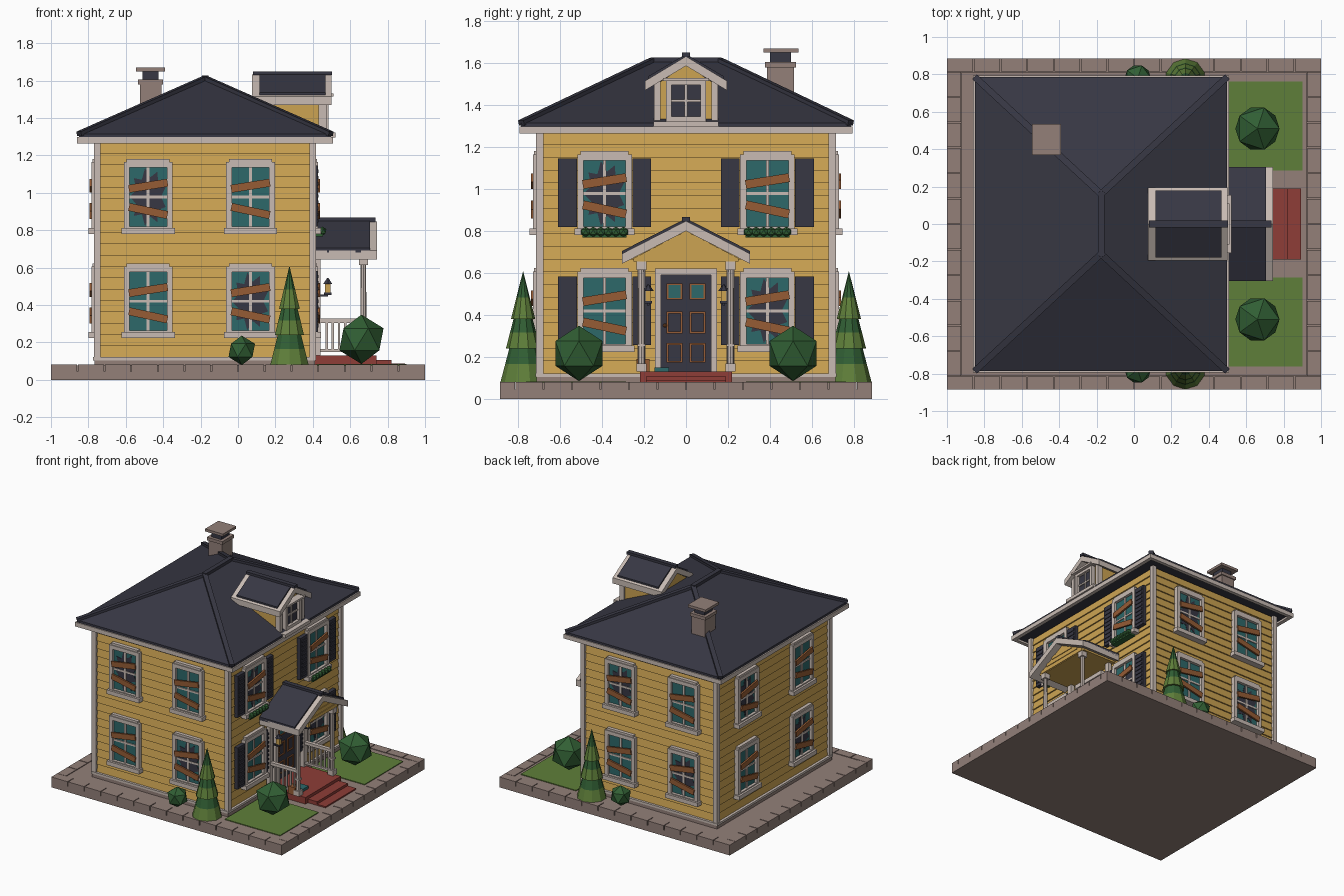
import bpy, bmesh, math
from mathutils import Matrix, Vector

if "Cube" in bpy.data.objects:
    bpy.data.objects.remove(bpy.data.objects["Cube"])


def material(name, hexcol):
    lin = []
    for i in (0, 2, 4):
        c = int(hexcol[i:i + 2], 16) / 255
        lin.append(c / 12.92 if c <= 0.04045 else ((c + 0.055) / 1.055) ** 2.4)
    m = bpy.data.materials.new(name)
    m.diffuse_color = (*lin, 1)
    m.use_nodes = True
    m.node_tree.nodes["Principled BSDF"].inputs["Base Color"].default_value = m.diffuse_color
    return m


MATS = {n: material(n, h) for n, h in dict(
    yellow="CCA352", trim="C8BBB3", slate="373743", stone="938079", red="8E3D37",
    lawn="5F7F3A", leaf="315F34", glass="2D686A", plank="965C35").items()}
PARTS = {}
I4 = Matrix.Identity(4)


def part(name, mat):
    """Get or create the mesh that collects all pieces of a part."""
    if name not in PARTS:
        PARTS[name] = (bmesh.new(), mat)
    return PARTS[name][0]


def prism(bm, pts, c0, c1, M=I4, pts2=None):
    a = [bm.verts.new(M @ Vector((x, y, c0))) for x, y in pts]
    b = [bm.verts.new(M @ Vector((x, y, c1))) for x, y in (pts2 or pts)]
    bm.faces.new(a[::-1])
    bm.faces.new(b)
    for i in range(len(a)):
        j = (i + 1) % len(a)
        bm.faces.new((a[i], a[j], b[j], b[i]))


def rect(x0, x1, y0, y1):
    return [(x0, y0), (x1, y0), (x1, y1), (x0, y1)]


def box(bm, x0, x1, y0, y1, z0, z1, M=I4):
    prism(bm, rect(x0, x1, y0, y1), z0, z1, M)


def cone(bm, x, y, z0, z1, r0, r1, n=8):
    bmesh.ops.create_cone(bm, cap_ends=True, segments=n, radius1=r0, radius2=r1, depth=z1 - z0,
                          matrix=Matrix.Translation((x, y, (z0 + z1) / 2)))


def ball(bm, x, y, z, r):
    bmesh.ops.create_icosphere(bm, subdivisions=1, radius=r, matrix=Matrix.Translation((x, y, z)))


def beam(bm, p, q, w, h):
    d = Vector(q) - Vector(p)
    M = Matrix.Translation(p) @ d.to_track_quat('Z', 'Y').to_matrix().to_4x4()
    box(bm, -w / 2, w / 2, -h / 2, h / 2, 0, d.length, M)


def wall(angle, dist):
    """Wall frame: first axis along the wall, second up, third outward."""
    return Matrix.Rotation(angle, 4, 'Z') @ Matrix.Translation((0, -dist, 0)) @ Matrix.Rotation(math.pi / 2, 4, 'X')


FRONT, BACK = wall(0, .695), wall(math.pi, .695)
RIGHT, LEFT = wall(math.pi / 2, .395), wall(-math.pi / 2, .75)
ALONG_X = wall(math.pi / 2, 0)          # (y, z, x) profile space

# Base slab, border stones and lawns
b = part("base_slab", "stone")
box(b, -1, 1, -.886, .886, 0, .045)
box(b, -.922, .922, -.812, .812, .045, .078)
b = part("border_stones", "stone")
for s in (-1, 1):
    for i in range(14):
        x = -1 + i * 2 / 14
        box(b, x + .003 * (i > 0), x + 2 / 14 - .003 * (i < 13), *sorted((s * .815, s * .886)), .045, .081)
    for i in range(12):
        y = -.815 + i * 1.63 / 12
        box(b, *sorted((s * .925, s)), y + .003, y + 1.63 / 12 - .003, .045, .081)
    box(part("lawn", "lawn"), .42, .9, *sorted((s * .285, s * .763)), .07, .084)

# Foundation, lapped siding and corner boards
box(part("foundation", "stone"), -.768, .412, -.712, .712, .075, .107)
box(part("base_trim", "trim"), -.775, .418, -.718, .718, .105, .122)
b = part("siding", "yellow")
rows, h = 19, (1.27 - .12) / 19
for i in range(rows):
    prism(b, rect(-.755, .4, -.7, .7), .12 + i * h, .12 + (i + 1) * h, I4, rect(-.745, .39, -.69, .69))
b = part("corner_boards", "trim")
for x in (-.77, .382):
    for y in (-.714, .679):
        box(b, x, x + .035, y, y + .035, .12, 1.27)

# Hip roof with fascia and ridge caps
b = part("fascia", "trim")
for s in (-1, 1):
    box(b, -.86, .507, *sorted((s * .765, s * .793)), 1.265, 1.298)
box(b, -.86, -.83, -.765, .765, 1.265, 1.298)
box(b, .477, .507, -.765, .765, 1.265, 1.298)
b = part("hip_roof", "slate")
box(b, -.85, .497, -.785, .785, 1.28, 1.315)
prism(b, rect(-.85, .497, -.785, .785), 1.315, 1.61, I4, rect(-.18, -.172, -.16, .16))
b = part("ridge_caps", "slate")
beam(b, (-.176, -.17, 1.612), (-.176, .17, 1.612), .035, .03)
for x in (-.85, .497):
    for y in (-1, 1):
        beam(b, (x, y * .785, 1.315), (-.176, y * .16, 1.612), .035, .025)

# Chimney
b = part("chimney", "stone")
box(b, -.525, -.41, .385, .515, 1.3, 1.58)
box(b, -.535, -.4, .377, .523, 1.58, 1.605)
box(b, -.545, -.39, .37, .535, 1.65, 1.67)
box(part("chimney_flue", "slate"), -.51, -.425, .4, .5, 1.6, 1.65)


# Window with frame, panes, boards and optional broken pane
def ring(bm, u, z, w, h, t, c0, c1, M):
    for s in (-1, 1):
        box(bm, *sorted((u + s * w, u + s * (w + t))), z - h - t, z + h + t, c0, c1, M)
        box(bm, u - w, u + w, *sorted((z + s * h, z + s * (h + t))), c0, c1, M)


def window(M, u, z, broken, w=.1, h=.157):
    f = part("window_frames", "trim")
    ring(f, u, z, w, h, .03, 0, .034, M)
    box(f, u - w - .042, u + w + .042, z - h - .04, z - h - .008, 0, .05, M)
    box(f, u - w - .015, u + w + .015, z + h + .03, z + h + .046, 0, .028, M)
    box(part("window_glass", "glass"), u - w, u + w, z - h, z + h, .005, .012, M)
    if broken:
        star = []
        for i in range(18):
            a, r = math.tau * i / 18, (1 if i % 2 else .68)
            star.append((u + w * r * math.cos(a), z + h * r * math.sin(a)))
        prism(part("broken_panes", "slate"), star, .011, .015, M)
    box(f, u - .008, u + .008, z - h, z + h, .005, .02, M)
    box(f, u - w, u + w, z - .007, z + .007, .005, .019, M)
    for dz, ang in ((.06, 9), (-.075, -12)):
        R = M @ Matrix.Translation((u, z + dz, 0)) @ Matrix.Rotation(math.radians(ang), 4, 'Z')
        box(part("window_boards", "plank"), -.105, .105, -.021, .021, .03, .044, R)


for M, us in ((FRONT, (-.48, .067)), (BACK, (-.067, .48)), (LEFT, (-.34, .34)), (RIGHT, (-.388, .388))):
    for i, u in enumerate(us):
        for j, z in enumerate((.42, .978)):
            window(M, u, z, i != j)

# Shutters and flower boxes on the entrance side
for u in (-.388, .388):
    for z in (.42, .982):
        for s in (-1, 1):
            c = u + s * .177
            box(part("shutters", "slate"), c - .045, c + .045, z - .163, z + .163, 0, .03, RIGHT)
            for k in range(9):
                v = z - .14 + k * .033
                box(part("shutters", "slate"), c - .033, c + .033, v, v + .018, .03, .036, RIGHT)
    box(part("flower_boxes", "leaf"), u - .105, u + .105, .768, .79, .01, .06, RIGHT)
    for k in range(6):
        ball(part("flower_boxes", "leaf"), .45, u - .09 + k * .036, .795, .025)


# Gabled roofs of the dormer and the porch
def chevron(bm, half, ze, zp, t, x0, x1):
    prism(bm, [(-half, ze), (-half, ze - t), (0, zp - t), (half, ze - t), (half, ze), (0, zp)], x0, x1, ALONG_X)


prism(part("dormer_wall", "yellow"), [(-.14, 1.29), (.14, 1.29), (.14, 1.5), (0, 1.59), (-.14, 1.5)], .1, .452, ALONG_X)
chevron(part("dormer_roof_trim", "trim"), .195, 1.515, 1.632, .045, .075, .5)
chevron(part("dormer_roof", "slate"), .18, 1.537, 1.643, .025, .115, .467)
box(part("dormer_roof", "slate"), .08, .503, -.018, .018, 1.63, 1.65)
b = part("dormer_trim", "trim")
for s in (-1, 1):
    box(b, .43, .472, *sorted((s * .122, s * .152)), 1.3, 1.53)
box(b, .43, .52, -.155, .155, 1.297, 1.322)
D = wall(math.pi / 2, .45)
ring(b, 0, 1.42, .07, .075, .025, 0, .035, D)
box(b, -.11, .11, 1.515, 1.53, 0, .06, D)
box(b, -.006, .006, 1.345, 1.495, 0, .02, D)
box(b, -.07, .07, 1.414, 1.426, 0, .02, D)
box(part("dormer_glass", "slate"), -.07, .07, 1.345, 1.495, .005, .012, D)

prism(part("porch_gable", "yellow"), [(-.25, .655), (.25, .655), (.25, .67), (0, .8), (-.25, .67)], .38, .69, ALONG_X)
for k, w in enumerate((.23, .17, .11)):
    box(part("porch_gable", "yellow"), -w, w, .66 + k * .035, .685 + k * .035, .69, .695, ALONG_X)
chevron(part("porch_roof_trim", "trim"), .305, .692, .848, .048, .4, .743)
chevron(part("porch_roof", "slate"), .305, .705, .86, .025, .4, .705)
box(part("porch_roof", "slate"), .4, .735, -.018, .018, .845, .868)

# Porch floor, steps, posts and railings
b = part("porch_floor_and_steps", "red")
box(b, .39, .74, -.22, .22, .075, .13)
box(b, .74, .82, -.19, .19, .075, .107)
box(b, .82, .893, -.19, .19, .075, .088)
for s in (-1, 1):
    b, y = part("porch_posts", "trim"), s * .212
    cone(b, .67, y, .13, .65, .017, .015)
    for z0, z1, r in ((.13, .17, .024), (.25, .262, .02), (.615, .655, .024)):
        box(b, .67 - r, .67 + r, y - r, y + r, z0, z1)
    box(b, .41, .44, y - .02, y + .02, .13, .65)
    b = part("porch_railings", "trim")
    box(b, .43, .67, y - .014, y + .014, .305, .328)
    box(b, .43, .67, y - .01, y + .01, .15, .165)
    for k in range(6):
        box(b, .468 + k * .033, .48 + k * .033, y - .006, y + .006, .16, .31)
    # Wall lanterns
    y = s * .18
    box(part("lantern_lights", "yellow"), .465, .495, y - .014, y + .014, .465, .515)
    b = part("lantern_frames", "slate")
    box(b, .4, .48, y - .006, y + .006, .445, .457)
    box(b, .46, .5, y - .018, y + .018, .455, .466)
    cone(b, .48, y, .514, .545, .027, .004, 6)

# Front door
box(part("door", "slate"), -.12, .12, .125, .59, .005, .02, RIGHT)
b = part("door_frame", "trim")
for s in (-1, 1):
    box(b, *sorted((s * .12, s * .148)), .125, .62, 0, .04, RIGHT)
box(b, -.148, .148, .59, .622, 0, .045, RIGHT)
for u in (-.055, .055):
    for z, hh in ((.512, .03), (.365, .043), (.22, .038)):
        ring(part("door_panel_moulding", "plank"), u, z, .029, hh, .009, .018, .028, RIGHT)
    box(part("door_lights", "glass"), u - .029, u + .029, .482, .542, .019, .024, RIGHT)
ball(part("door_knob", "plank"), .425, -.1, .35, .01)
box(part("crate", "plank"), .6, .66, -.235, -.175, .13, .19)
box(part("doormat", "glass"), .58, .67, -.15, -.08, .129, .15)

# Bushes and tiered trees
for s in (-1, 1):
    ball(part("bushes", "leaf"), .66, s * .51, .217, .132)
    ball(part("small_bushes", "leaf"), .02, s * .78, .158, .079)
    for z0, z1, r0, r1 in ((.08, .27, .108, .058), (.24, .41, .082, .038), (.38, .61, .058, .0)):
        zm, rm = z0 + (z1 - z0) * .45, r0 + (r1 - r0) * .45
        cone(part("tree_tier_tips", "lawn"), .275, s * .776, z0, zm, r0, rm, 10)
        cone(part("tree_tiers", "leaf"), .275, s * .776, zm, z1, rm, r1, 10)

# Turn every collected mesh into an object
for name, (bm, mat) in PARTS.items():
    bmesh.ops.recalc_face_normals(bm, faces=bm.faces)
    me = bpy.data.meshes.new(name)
    bm.to_mesh(me)
    bm.free()
    me.materials.append(MATS[mat])
    bpy.context.collection.objects.link(bpy.data.objects.new(name, me))
